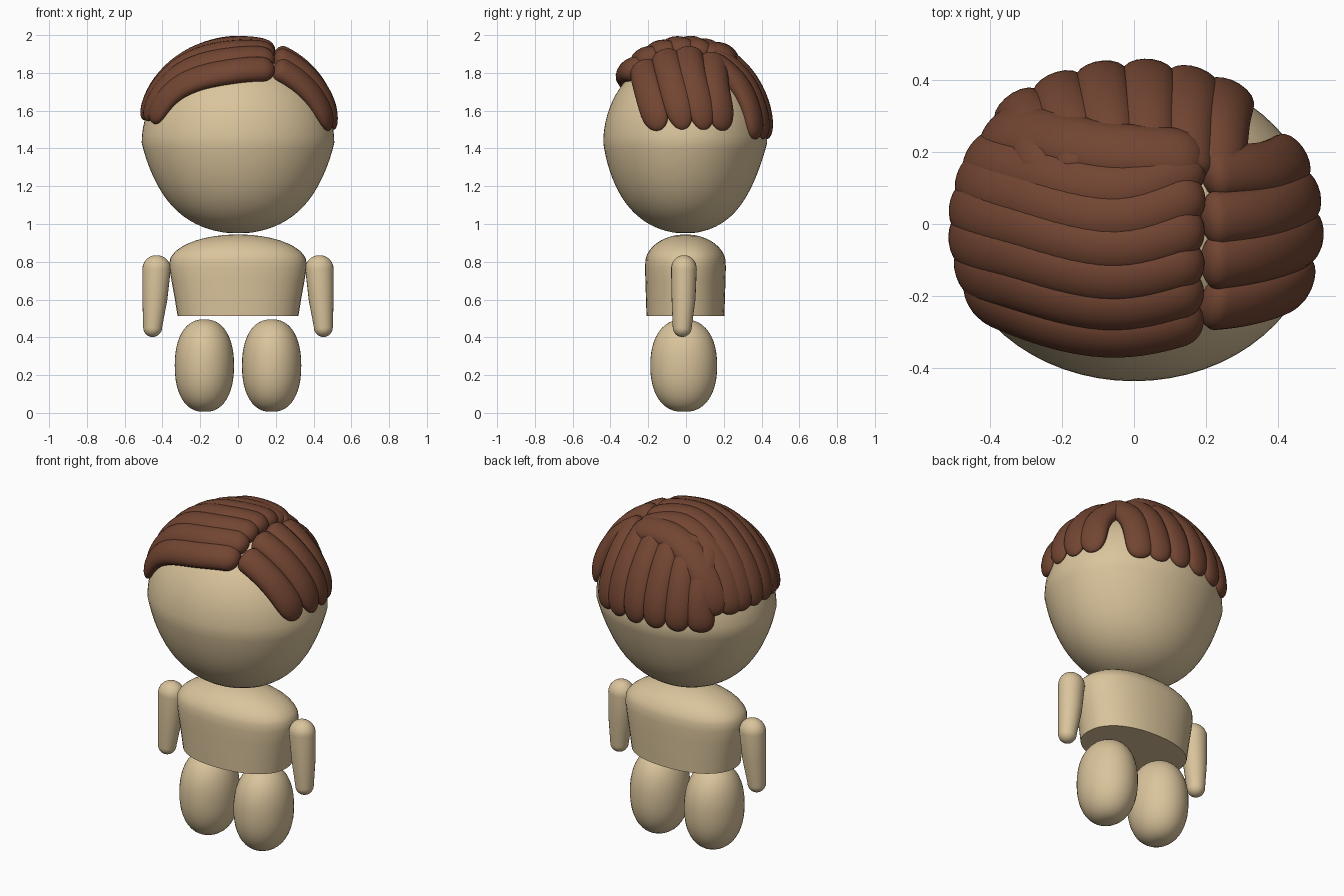
import bpy, bmesh
from math import sin, cos, pi, sqrt
from mathutils import Vector

if "Cube" in bpy.data.objects:
    bpy.data.objects.remove(bpy.data.objects["Cube"])


def material(name, col):
    m = bpy.data.materials.new(name)
    m.diffuse_color = (*col, 1)
    m.use_nodes = True
    m.node_tree.nodes["Principled BSDF"].inputs["Base Color"].default_value = m.diffuse_color
    return m


SKIN = material("skin", (0.70, 0.55, 0.33))
HAIR = material("hair", (0.17, 0.06, 0.032))
C = Vector((0, -0.004, 1.43))       # head centre
R = Vector((0.51, 0.434, 0.48))     # head radii


def loft(name, rings, mat):
    """Skin a list of equal-length closed rings and cap both ends."""
    bm = bmesh.new()
    vs = [[bm.verts.new(p) for p in r] for r in rings]
    n = len(vs[0])
    for a, b in zip(vs, vs[1:]):
        for i in range(n):
            j = (i + 1) % n
            bm.faces.new((a[i], a[j], b[j], b[i]))
    bm.faces.new(vs[0][::-1])
    bm.faces.new(vs[-1])
    bmesh.ops.recalc_face_normals(bm, faces=bm.faces)
    me = bpy.data.meshes.new(name)
    bm.to_mesh(me)
    bm.free()
    me.materials.append(mat)
    ob = bpy.data.objects.new(name, me)
    bpy.context.collection.objects.link(ob)
    bpy.context.view_layer.objects.active = ob
    ob.select_set(True)
    bpy.ops.object.shade_smooth_by_angle(angle=0.9)
    ob.select_set(False)
    return ob


def ring(cx, cy, z, rx, ry, e=1.0, n=40):
    out = []
    for i in range(n):
        c, s = cos(2 * pi * i / n), sin(2 * pi * i / n)
        out.append((cx + rx * abs(c) ** e * (1 if c > 0 else -1),
                    cy + ry * abs(s) ** e * (1 if s > 0 else -1), z))
    return out


# Head: ellipsoid slightly narrowed toward the chin
rings = []
for k in range(1, 40):
    a = -pi / 2 + pi * k / 40
    t = max(0, -sin(a))
    f = cos(a) * (1 - 0.22 * t * (1 - t))
    rings.append(ring(0, C.y - 0.03 * t * (1 - t), C.z + R.z * sin(a), R.x * f, R.y * f, n=64))
loft("head", rings, SKIN)

# Torso: tapered tube with a domed top and flat underside
prof = [(0.513, 0.32, 0.206), (0.6, 0.334, 0.209), (0.7, 0.352, 0.212), (0.77, 0.363, 0.214)]
for k in range(1, 11):
    a = pi / 2 * k / 10.3
    prof.append((0.79 + 0.155 * sin(a), 0.365 * cos(a), 0.214 * cos(a)))
loft("torso", [ring(0, -0.003, z, x, y, 0.9) for z, x, y in prof], SKIN)

for side, s in (("left", -1), ("right", 1)):
    # Leg: squarish egg
    rings = []
    for k in range(1, 24):
        a = -pi / 2 + pi * k / 24
        sa = abs(sin(a)) ** 0.9 * (1 if a > 0 else -1)
        f = cos(a) ** 0.85
        rings.append(ring(s * 0.178, -0.012, 0.25 + 0.245 * sa, 0.157 * f, 0.177 * f))
    loft(side + "_leg", rings, SKIN)

    # Arm: tapered capsule hanging at the side
    rings = []
    for k in range(1, 9):
        a = -pi / 2 + pi / 2 * k / 8
        rings.append(ring(s * 0.452, -0.02, 0.452 + 0.05 * sin(a), 0.05 * cos(a), 0.05 * cos(a), n=24))
    rings.append(ring(s * 0.44, -0.013, 0.6, 0.066, 0.063, n=24))
    for k in range(0, 9):
        a = pi / 2 * k / 9
        rings.append(ring(s * 0.431, -0.011, 0.762 + 0.073 * sin(a), 0.075 * cos(a), 0.068 * cos(a), n=24))
    loft(side + "_arm", rings, SKIN)


def on_top(x, y):
    """Direction from head centre to the hair shell above (x, y)."""
    k = 1 - (x / (R.x * 1.05)) ** 2 - ((y - C.y) / (R.y * 1.05)) ** 2
    return Vector((x, y - C.y, R.z * 1.05 * sqrt(max(0.01, k))))


def shell(d, lift):
    """Project a direction on to the head, raised more near the crown."""
    u = Vector((d.x / R.x, d.y / R.y, d.z / R.z)).normalized()
    f = 1 + lift * max(0, u.z)
    p = C + Vector((u.x * R.x, u.y * R.y, u.z * R.z)) * f
    return p, Vector((u.x / R.x, u.y / R.y, u.z / R.z)).normalized()


def spline(P, t):
    P = [2 * P[0] - P[1]] + P + [2 * P[-1] - P[-2]]
    x = t * (len(P) - 3)
    i = min(int(x), len(P) - 4)
    x -= i
    a, b, c, d = P[i:i + 4]
    return 0.5 * (2 * b + (c - a) * x + (2 * a - 5 * b + 4 * c - d) * x * x
                  + (3 * b - a - 3 * c + d) * x ** 3)


def lock(name, tops, tip, width, thick=0.058, lift=0.065, point=4.0):
    """Sweep a flattened oval along the scalp; the last point is the tip."""
    path = [on_top(*p) for p in tops] + [Vector(tip) - C]
    rings, N = [], 36
    for k in range(N + 1):
        t = (1 - cos(pi * k / N)) / 2
        t = 0.002 + 0.996 * t
        p, n = shell(spline(path, t), lift)
        q, _ = shell(spline(path, t + 0.001), lift)
        side = (q - p).cross(n).normalized()
        w = 1.0
        if t < 0.1:
            w = sqrt(1 - ((0.1 - t) / 0.1) ** 2)
        elif t > 0.7:
            w = sqrt(max(0.0004, 1 - ((t - 0.7) / 0.3) ** point))
        h = w * thick * (1 - 0.4 * t * t)
        rings.append([p + side * (width * w * cos(a)) + n * (h * sin(a))
                      for a in [2 * pi * i / 18 for i in range(18)]])
    loft(name, rings, HAIR)


# Hair combed from the parting to the left: (parting y, middle y, tip y)
for i, (a, b, c) in enumerate([(-0.25, -0.305, -0.2), (-0.17, -0.225, -0.12), (-0.09, -0.145, -0.03),
                               (0.0, -0.06, 0.06), (0.09, 0.02, 0.15), (0.17, 0.1, 0.22)]):
    lock(f"left_lock_{i + 1}", [(0.19, a), (-0.05, b), (-0.33, (b + c) / 2)],
         (-0.49, c, 1.55), 0.078, point=6)
# Sweeping lock behind the crown
lock("crown_lock", [(0.19, 0.17), (-0.08, 0.2), (-0.3, 0.25)], (-0.41, 0.28, 1.55), 0.085, lift=0.09)

# Short pointed locks on the right of the parting: (parting y, tip y)
for i, (a, b) in enumerate([(-0.225, -0.14), (-0.11, -0.01), (0.01, 0.1), (0.14, 0.215)]):
    lock(f"right_lock_{i + 1}", [(0.19, a), (0.38, (a + b) / 2 - 0.02)],
         (0.5, b, 1.5), 0.078, lift=0.06, point=2.6)

# Locks falling down the back
for i, x in enumerate([-0.33, -0.21, -0.09, 0.035, 0.155, 0.26]):
    lock(f"back_lock_{i + 1}", [(x * 0.8 + 0.02, 0.13), (x * 0.95 + 0.01, 0.3)],
         (x, C.y + 0.434 * sqrt(1 - (x / 0.51) ** 2), 1.45), 0.075, lift=0.055, point=5)
